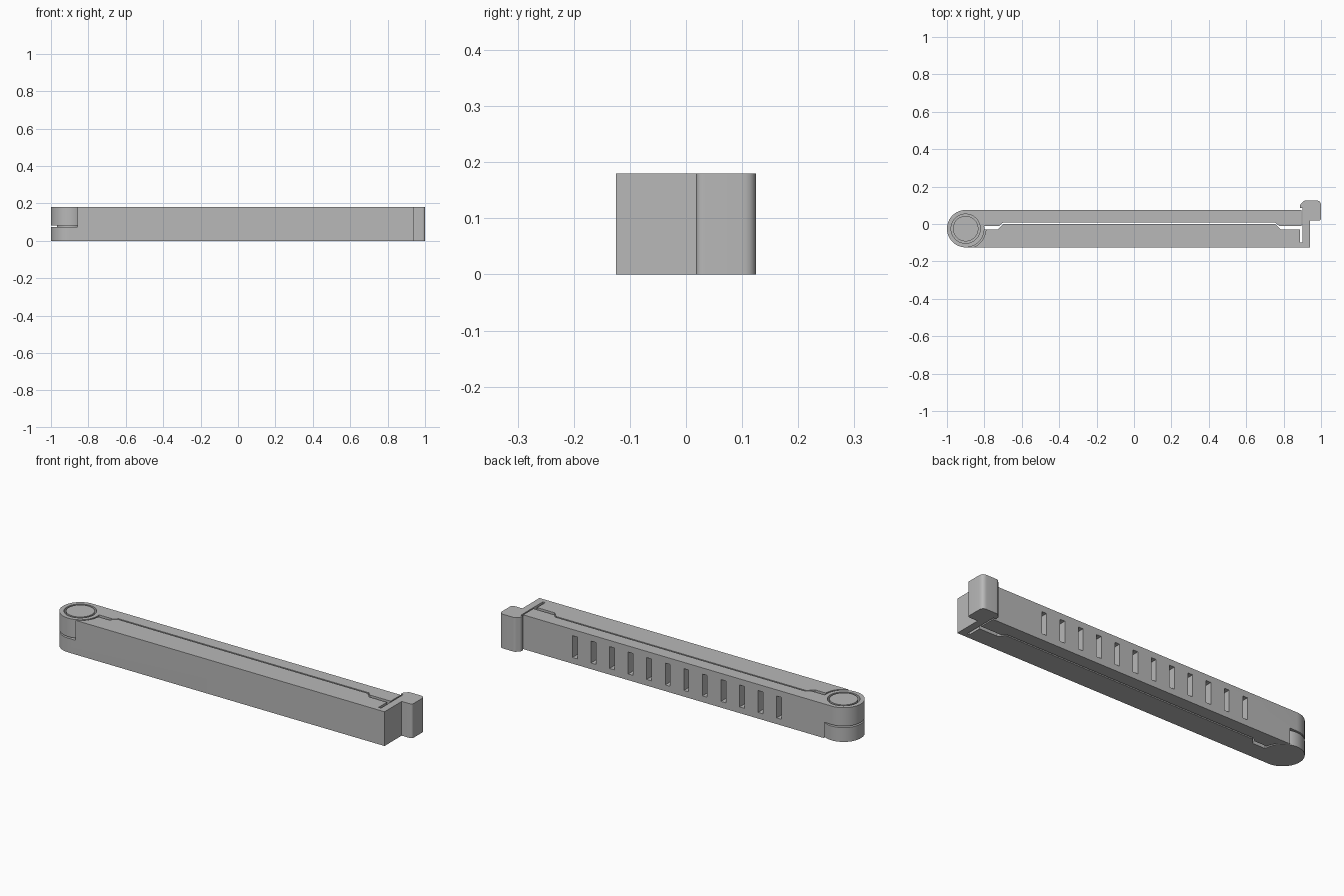
import bpy, bmesh
from mathutils import Vector

cube = bpy.data.objects.get("Cube")
if cube:
    bpy.data.objects.remove(cube, do_unlink=True)

HEIGHT = 0.18
SPLIT = 0.075            # height where the two hinge knuckles meet
GAP = 0.008
PIVOT = (-0.9, -0.025)
RADIUS = 0.1

grey = bpy.data.materials.new("grey plastic")
grey.use_nodes = True
colour = (0.48, 0.48, 0.48, 1)
grey.diffuse_color = colour
grey.node_tree.nodes["Principled BSDF"].inputs["Base Color"].default_value = colour


def outline(points, steps=6):
    """Turn (x, y, rounding) corners into a smooth outline."""
    result = []
    for i, (x, y, r) in enumerate(points):
        corner = Vector((x, y))
        if not r:
            result.append(corner)
            continue
        before = Vector(points[i - 1][:2]) - corner
        after = Vector(points[(i + 1) % len(points)][:2]) - corner
        a, b = before.normalized() * r, after.normalized() * r
        for k in range(steps + 1):
            t = k / steps
            result.append(corner + a * (1 - t) ** 2 + b * t ** 2)
    return result


def prism(name, points, z0, z1):
    """Extrude a plan outline between two heights."""
    bm = bmesh.new()
    face = bm.faces.new([bm.verts.new((x, y, z0)) for x, y in points])
    moved = bmesh.ops.extrude_face_region(bm, geom=[face])["geom"]
    verts = [v for v in moved if isinstance(v, bmesh.types.BMVert)]
    bmesh.ops.translate(bm, verts=verts, vec=(0, 0, z1 - z0))
    bmesh.ops.recalc_face_normals(bm, faces=bm.faces)
    mesh = bpy.data.meshes.new(name)
    bm.to_mesh(mesh)
    bm.free()
    mesh.materials.append(grey)
    obj = bpy.data.objects.new(name, mesh)
    bpy.context.collection.objects.link(obj)
    return obj


def disc(name, radius, z0, z1):
    bpy.ops.mesh.primitive_cylinder_add(
        vertices=64, radius=radius, depth=z1 - z0,
        location=(*PIVOT, (z0 + z1) / 2))
    obj = bpy.context.object
    obj.name = name
    obj.data.materials.append(grey)
    return obj


def combine(target, other, operation):
    """Apply a boolean and throw the helper away."""
    other.hide_render = True
    bpy.context.view_layer.objects.active = target
    mod = target.modifiers.new("combine", 'BOOLEAN')
    mod.operation = operation
    mod.solver = 'EXACT'
    mod.object = other
    bpy.ops.object.modifier_apply(modifier=mod.name)
    bpy.data.objects.remove(other, do_unlink=True)


# Front arm with the latch hook at its free end
front_arm = prism("front_arm_with_latch", outline([
    (-0.9, -0.125, 0), (0.94, -0.125, 0), (0.94, 0.018, 0),
    (1.0, 0.018, 0.015), (1.0, 0.125, 0.025), (0.91, 0.125, 0.008),
    (0.888, 0.103, 0.006), (0.888, 0.085, 0), (0.902, 0.085, 0),
    (0.902, -0.1, 0), (0.888, -0.1, 0), (0.888, -0.03, 0),
    (0.785, -0.03, 0), (0.755, 0, 0), (-0.7, 0, 0),
    (-0.73, -0.03, 0), (-0.9, -0.03, 0)]), 0, HEIGHT)
combine(front_arm, disc("clearance", RADIUS + GAP, SPLIT, 0.3), 'DIFFERENCE')
combine(front_arm, disc("lower_knuckle", RADIUS, 0, SPLIT), 'UNION')
combine(front_arm, disc("pin", 0.068, SPLIT - 0.02, HEIGHT), 'UNION')

# Back arm with the upper hinge knuckle
back_arm = prism("back_arm", outline([
    (-0.9, 0.075, 0), (-0.9, -0.01, 0), (-0.72, -0.01, 0),
    (-0.7, 0.008, 0), (0.755, 0.008, 0), (0.775, -0.01, 0),
    (0.895, -0.01, 0), (0.895, 0.075, 0)]), 0, HEIGHT)
combine(back_arm, disc("clearance", RADIUS + GAP, -0.1, SPLIT + GAP), 'DIFFERENCE')
combine(back_arm, disc("upper_knuckle", RADIUS, SPLIT + GAP, HEIGHT), 'UNION')
combine(back_arm, disc("pin_bore", 0.078, 0, 0.3), 'DIFFERENCE')

# Row of upright slots through the back arm
for i in range(12):
    bpy.ops.mesh.primitive_cube_add(size=1, location=(0.108 * (i - 5.5), 0.05, HEIGHT / 2))
    slot = bpy.context.object
    slot.scale = (0.028, 0.2, 0.115)
    slot.data.materials.append(grey)
    combine(back_arm, slot, 'DIFFERENCE')

# Smooth the round parts, keep the edges crisp
for obj in (front_arm, back_arm):
    bpy.ops.object.select_all(action='DESELECT')
    obj.select_set(True)
    bpy.context.view_layer.objects.active = obj
    bpy.ops.object.shade_smooth_by_angle(angle=0.5)
